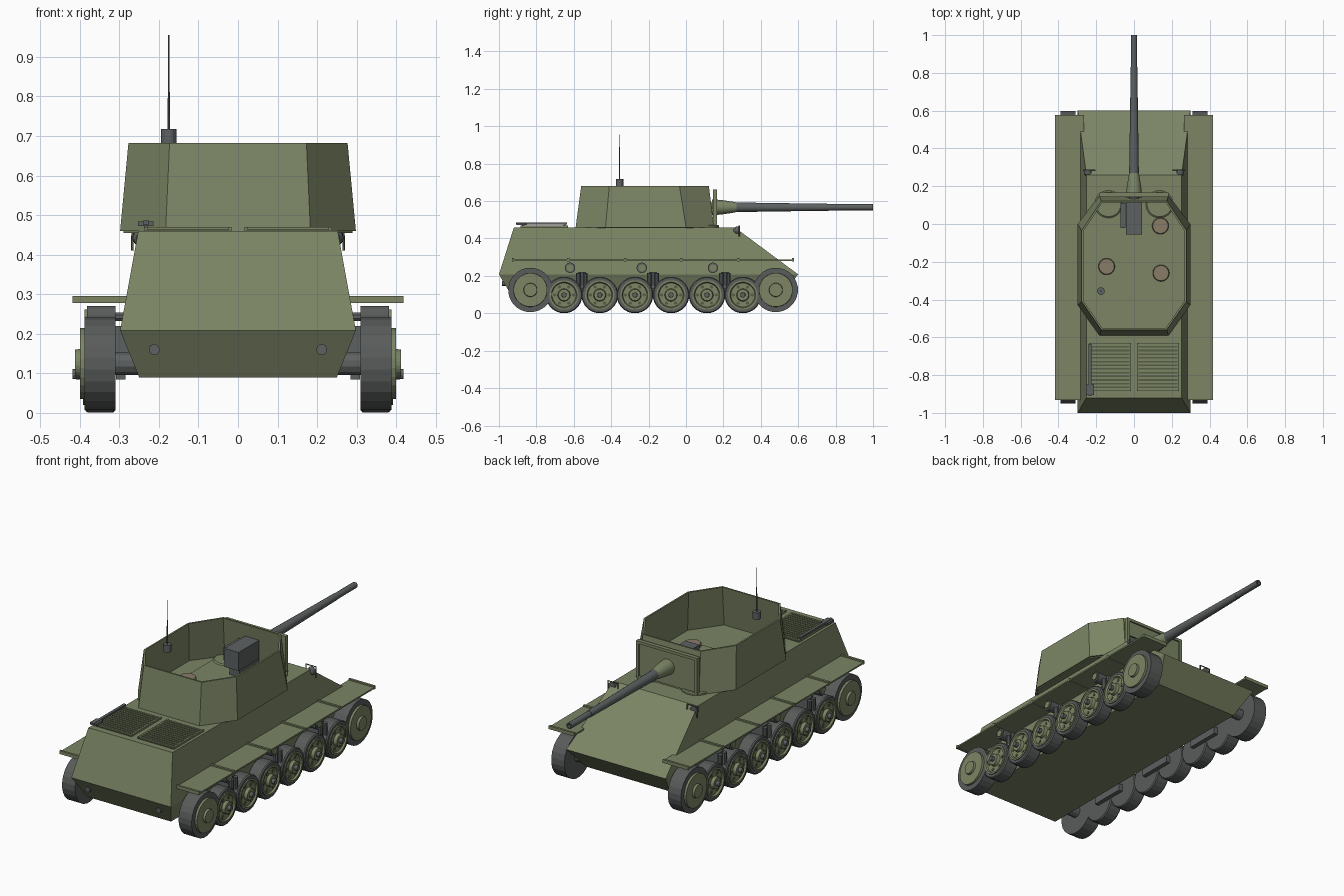
import bpy, bmesh
from math import sin, cos, pi
from mathutils import Vector

if "Cube" in bpy.data.objects:
    bpy.data.objects.remove(bpy.data.objects["Cube"])


def material(name, rgb):
    m = bpy.data.materials.new(name)
    m.diffuse_color = (*rgb, 1)
    m.use_nodes = True
    m.node_tree.nodes["Principled BSDF"].inputs["Base Color"].default_value = m.diffuse_color
    return m


GREEN = material("green_paint", (0.2, 0.235, 0.13))
DARK = material("dark_green", (0.09, 0.11, 0.06))
STEEL = material("gun_steel", (0.11, 0.12, 0.12))
RUBBER = material("rubber", (0.1, 0.105, 0.105))
TAN = material("seat_leather", (0.25, 0.2, 0.14))


def finish(name, bm, mat, smooth=False):
    bmesh.ops.recalc_face_normals(bm, faces=bm.faces)
    me = bpy.data.meshes.new(name)
    bm.to_mesh(me)
    bm.free()
    ob = bpy.data.objects.new(name, me)
    bpy.context.collection.objects.link(ob)
    me.materials.append(mat)
    if smooth:
        bpy.ops.object.select_all(action='DESELECT')
        ob.select_set(True)
        bpy.context.view_layer.objects.active = ob
        bpy.ops.object.shade_smooth_by_angle(angle=0.6)
    return ob


def loft(name, loops, mat, cap=True, closed=False, smooth=False):
    """Skin a series of equal-length rings."""
    bm = bmesh.new()
    rings = [[bm.verts.new(p) for p in ring] for ring in loops]
    n = len(rings[0])
    pairs = list(zip(rings, rings[1:])) + ([(rings[-1], rings[0])] if closed else [])
    for a, b in pairs:
        for i in range(n):
            j = (i + 1) % n
            bm.faces.new((a[i], a[j], b[j], b[i]))
    if cap and not closed:
        bm.faces.new(rings[0])
        bm.faces.new(rings[-1])
    return finish(name, bm, mat, smooth)


def lathe(name, axis, origin, profile, mat, n=24, closed=False, smooth=False):
    """Profile of (distance along axis, radius) spun about x, y or z."""
    o = Vector(origin)
    loops = []
    for d, r in profile:
        ring = []
        for i in range(n):
            a = 2 * pi * (i + 0.5) / n
            u, v = r * cos(a), r * sin(a)
            ring.append(o + Vector({'x': (d, u, v), 'y': (u, d, v), 'z': (u, v, d)}[axis]))
        loops.append(ring)
    return loft(name, loops, mat, closed=closed, smooth=smooth)


def box(name, x0, x1, y0, y1, z0, z1, mat):
    ring = lambda z: [(x0, y0, z), (x1, y0, z), (x1, y1, z), (x0, y1, z)]
    return loft(name, [ring(z0), ring(z1)], mat)


def wire(name, pts, r, mat):
    cu = bpy.data.curves.new(name, 'CURVE')
    cu.dimensions = '3D'
    cu.bevel_depth = r
    cu.bevel_resolution = 1
    cu.use_fill_caps = True
    sp = cu.splines.new('POLY')
    sp.points.add(len(pts) - 1)
    for p, q in zip(sp.points, pts):
        p.co = (*q, 1)
    cu.materials.append(mat)
    ob = bpy.data.objects.new(name, cu)
    bpy.context.collection.objects.link(ob)


# Hull: belly, widest belt, deck
def rect(w, y0, y1, z):
    return [(-w, y0, z), (w, y0, z), (w, y1, z), (-w, y1, z)]


loft("hull", [rect(0.25, -0.93, 0.50, 0.09), rect(0.298, -1.0, 0.60, 0.208),
              rect(0.252, -0.92, 0.26, 0.46)], GREEN)


# Open-topped turret with eight sloped walls
def octagon(hx, cx, ya, yb, yc, yd, z):
    right = [(cx, ya, z), (hx, yb, z), (hx, yc, z), (cx, yd, z)]
    return right + [(-x, y, zz) for x, y, zz in reversed(right)]


loft("turret_walls", [
    octagon(0.298, 0.183, -0.59, -0.43, 0.00, 0.150, 0.46),
    octagon(0.277, 0.173, -0.56, -0.41, -0.035, 0.122, 0.682),
    octagon(0.268, 0.168, -0.551, -0.406, -0.039, 0.113, 0.682),
    octagon(0.289, 0.178, -0.581, -0.426, -0.004, 0.141, 0.46)], GREEN, closed=True)
loft("turret_floor", [octagon(0.289, 0.178, -0.581, -0.426, -0.004, 0.141, 0.455),
                      octagon(0.289, 0.178, -0.581, -0.426, -0.004, 0.141, 0.463)], GREEN)
box("floor_plate", -0.195, 0.19, -0.32, 0.13, 0.455, 0.468, GREEN)

# Gun shield with raised border
box("gun_shield", -0.18, 0.18, 0.148, 0.158, 0.47, 0.66, GREEN)
for s in (-1, 1):
    box("shield_side_frame", s * 0.175 - 0.008, s * 0.175 + 0.008, 0.144, 0.166, 0.465, 0.663, GREEN)
box("shield_top_frame", -0.183, 0.183, 0.144, 0.166, 0.648, 0.663, GREEN)

# Gun
lathe("gun_collar", 'y', (0, 0, 0.567), [(0.14, 0.042), (0.185, 0.04), (0.25, 0.030), (0.27, 0.026)],
      GREEN, 20, smooth=True)
lathe("gun_barrel", 'y', (0, 0, 0.567),
      [(0.10, 0.026), (0.27, 0.026), (0.60, 0.021), (0.83, 0.018), (0.83, 0.0165), (1.0, 0.0165),
       (1.0, 0.010), (0.9, 0.010)], STEEL, 20, smooth=True)
box("gun_breech", -0.042, 0.042, -0.055, 0.12, 0.515, 0.615, STEEL)
box("breech_guard", -0.072, -0.046, -0.02, 0.11, 0.53, 0.60, STEEL)
box("gun_cradle", -0.03, 0.03, -0.03, 0.14, 0.465, 0.52, STEEL)

# Crew seats
for x, y in ((0.14, -0.01), (0.143, -0.26), (-0.145, -0.225)):
    lathe("seat", 'z', (x, y, 0), [(0.478, 0.04), (0.483, 0.044), (0.495, 0.044), (0.50, 0.04)], TAN)
    lathe("seat_post", 'z', (x, y, 0), [(0.455, 0.012), (0.48, 0.012)], STEEL, 10)

# Antenna
lathe("antenna_base", 'z', (-0.175, -0.355, 0), [(0.68, 0.02), (0.718, 0.02)], STEEL, 16)
lathe("antenna_rod", 'z', (-0.175, -0.355, 0), [(0.71, 0.0035), (0.955, 0.0015)], STEEL, 8)

# Engine deck grilles
for s in (-1, 1):
    cx = s * 0.127
    box("grille_bed", cx - 0.108, cx + 0.108, -0.885, -0.63, 0.455, 0.463, DARK)
    for i in range(13):
        y = -0.875 + i * 0.0195
        box("grille_slat", cx - 0.105, cx + 0.105, y - 0.005, y + 0.006, 0.46, 0.470, GREEN)
    for e in (-1, 1):
        box("grille_edge", cx + e * 0.106 - 0.004, cx + e * 0.106 + 0.004, -0.885, -0.63, 0.455, 0.470, GREEN)
# Tool bar stowed on the rear deck
box("tow_bar", -0.24, -0.225, -0.91, -0.635, 0.476, 0.486, STEEL)
box("tow_bar_head", -0.253, -0.213, -0.905, -0.85, 0.472, 0.484, STEEL)
for y in (-0.87, -0.65):
    box("tow_bar_clip", -0.238, -0.227, y - 0.006, y + 0.006, 0.455, 0.478, STEEL)

ROAD_Y = (-0.652, -0.461, -0.273, -0.08, 0.112, 0.304)
for s in (-1, 1):
    # Fender panels and their joints
    xa, xb = sorted((s * 0.265, s * 0.418))
    box("fender", xa, xb, -0.925, 0.57, 0.281, 0.289, GREEN)
    for y in (-0.925, -0.63, -0.325, -0.025, 0.28, 0.572):
        box("fender_joint", xa, xb, y - 0.006, y + 0.006, 0.278, 0.296, GREEN)

    # Road wheels
    for y in ROAD_Y:
        o = (0, y, 0.098)
        lathe("road_wheel_tyre", 'x', o, [(s * 0.31, 0.093), (s * 0.316, 0.098), (s * 0.38, 0.098),
              (s * 0.386, 0.093), (s * 0.386, 0.078), (s * 0.375, 0.076)], RUBBER)
        lathe("road_wheel_disc", 'x', o, [(s * 0.36, 0.079), (s * 0.392, 0.079), (s * 0.392, 0.069),
              (s * 0.383, 0.064), (s * 0.383, 0.034), (s * 0.40, 0.030), (s * 0.40, 0.022)], GREEN)
        lathe("road_wheel_hub", 'x', o, [(s * 0.38, 0.015), (s * 0.418, 0.013)], STEEL, 12)
        for i in range(6):
            a = pi / 3 * i
            lathe("wheel_hole", 'x', (0, y + 0.05 * cos(a), 0.098 + 0.05 * sin(a)),
                  [(s * 0.38, 0.009), (s * 0.386, 0.009)], DARK, 8)

    # Drive and idler wheels
    for y in (-0.832, 0.48):
        o = (0, y, 0.125)
        lathe("end_wheel_rim", 'x', o, [(s * 0.31, 0.119), (s * 0.388, 0.119)], RUBBER)
        lathe("end_wheel_disc", 'x', o, [(s * 0.37, 0.092), (s * 0.40, 0.09), (s * 0.40, 0.037),
              (s * 0.412, 0.035)], GREEN)
        lathe("end_wheel_axle", 'x', o, [(s * 0.24, 0.03), (s * 0.32, 0.03)], STEEL, 12)

    # Return rollers
    for y in (-0.62, -0.236, 0.144):
        lathe("return_roller", 'x', (0, y, 0.243), [(s * 0.31, 0.028), (s * 0.382, 0.028)], RUBBER, 20)
        lathe("return_roller_cap", 'x', (0, y, 0.243), [(s * 0.37, 0.019), (s * 0.388, 0.019)], GREEN, 16)
        lathe("return_roller_axle", 'x', (0, y, 0.243), [(s * 0.27, 0.012), (s * 0.32, 0.012)], STEEL, 8)

    # Suspension bogies between wheel pairs
    for a, b in zip(ROAD_Y[::2], ROAD_Y[1::2]):
        m = (a + b) / 2
        x0, x1 = sorted((s * 0.27, s * 0.355))
        box("bogie_bracket", x0, x1, m - 0.022, m + 0.022, 0.13, 0.22, STEEL)
        for e in (-1, 1):
            lathe("bogie_spring", 'z', (s * 0.362, m + e * 0.018, 0), [(0.15, 0.013), (0.215, 0.013)], STEEL, 10)
        x0, x1 = sorted((s * 0.285, s * 0.308))
        box("bogie_beam", x0, x1, a, b, 0.085, 0.125, STEEL)

    # Headlights with wire guards
    lathe("headlight", 'y', (s * 0.245, 0, 0.443), [(0.255, 0.012), (0.265, 0.02), (0.285, 0.022)], STEEL, 16)
    wire("headlight_guard", [(s * 0.207, 0.285, 0.41), (s * 0.207, 0.285, 0.468),
                             (s * 0.267, 0.285, 0.468), (s * 0.267, 0.285, 0.41)], 0.0035, DARK)

    # Driver hatches and tail lights
    lathe("driver_hatch", 'z', (s * 0.135, 0.105, 0), [(0.45, 0.073), (0.468, 0.073), (0.473, 0.066)], GREEN)
    lathe("tail_light", 'y', (s * 0.212, 0, 0.16), [(-0.985, 0.014), (-0.955, 0.014)], STEEL, 12)
